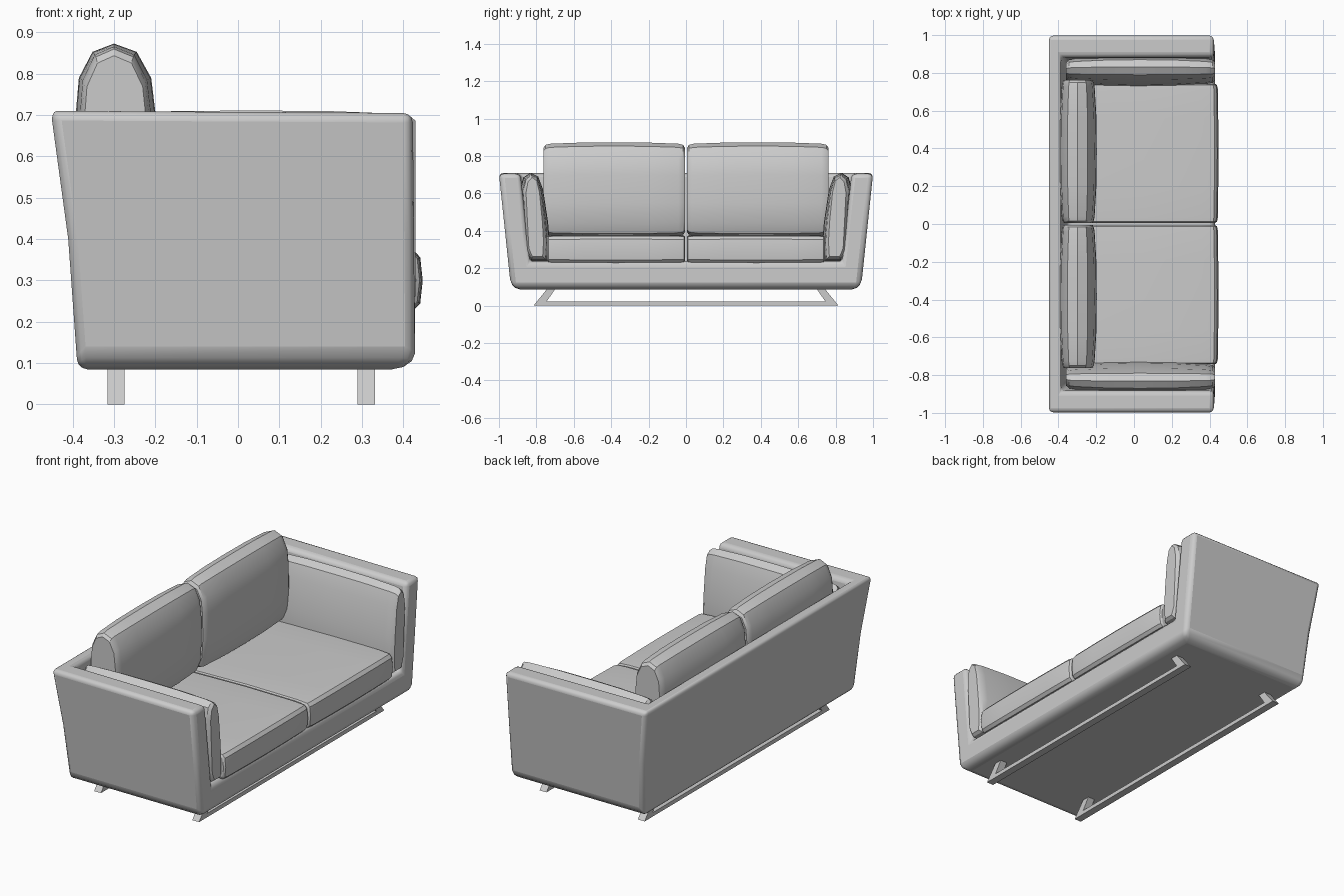
import bpy, bmesh

if "Cube" in bpy.data.objects:
    bpy.data.objects.remove(bpy.data.objects["Cube"])


def finish(bm, name, angle=0.5):
    bmesh.ops.recalc_face_normals(bm, faces=bm.faces)
    me = bpy.data.meshes.new(name)
    bm.to_mesh(me)
    bm.free()
    ob = bpy.data.objects.new(name, me)
    bpy.context.collection.objects.link(ob)
    bpy.ops.object.select_all(action='DESELECT')
    ob.select_set(True)
    bpy.context.view_layer.objects.active = ob
    bpy.ops.object.shade_smooth_by_angle(angle=angle)
    return ob


def loft(name, profile, stations, place, centre):
    """Sweep a profile (a, b) through stations (position, scale a, scale b)."""
    bm = bmesh.new()
    rings = []
    for t, sa, sb in stations:
        rings.append([bm.verts.new(place(centre[0] + (a - centre[0]) * sa,
                                         centre[1] + (b - centre[1]) * sb, t))
                      for a, b in profile])
    n = len(profile)
    for r, q in zip(rings, rings[1:]):
        for i in range(n):
            bm.faces.new((r[i], r[(i + 1) % n], q[(i + 1) % n], q[i]))
    bm.faces.new(rings[0])
    bm.faces.new(rings[-1])
    return finish(bm, name)


# Shell: base, arms and back as one tapered open tray
bm = bmesh.new()


def pair(x, y, z):
    return bm.verts.new((x, -y, z)), bm.verts.new((x, y, z))


FX, TOP, BOT, FLOOR = 0.428, 0.71, 0.085, 0.235
fob, fot = pair(FX, 0.935, BOT), pair(FX - 0.005, 1.0, TOP - 0.005)
fit, fib = pair(FX - 0.005, 0.885, TOP - 0.005), pair(FX, 0.835, FLOOR)
bob, bot = pair(-0.388, 0.935, BOT), pair(-0.453, 1.0, TOP)
bit, bib = pair(-0.388, 0.885, TOP), pair(-0.355, 0.835, FLOOR)
for s in (0, 1):
    for f in ((fob, fot, fit, fib), (fob, fot, bot, bob),
              (fot, bot, bit, fit), (fit, bit, bib, fib)):
        bm.faces.new([p[s] for p in f])
for a, b in ((fob, fib), (fib, bib), (bib, bit), (bit, bot), (bot, bob), (bob, fob)):
    bm.faces.new((a[0], a[1], b[1], b[0]))
bmesh.ops.recalc_face_normals(bm, faces=bm.faces)
bmesh.ops.bisect_plane(bm, geom=bm.verts[:] + bm.edges[:] + bm.faces[:],
                       plane_co=(0, 0, 0.4), plane_no=(0, 0, 1))
for v in bm.verts:
    if abs(v.co.z - 0.4) < 1e-4 and v.co.x < -0.4:
        v.co.x += 0.01
weight = bm.edges.layers.float.new("bevel_weight_edge")
for e in bm.edges:
    if e.calc_face_angle(0) > 0.5:
        low = all(v.co.z < 0.1 for v in e.verts)
        rear = all(v.co.x < -0.3 for v in e.verts)
        e[weight] = 1.0 if low and not rear else 0.42
shell = finish(bm, "sofa_shell")
mod = shell.modifiers.new("rounding", 'BEVEL')
mod.limit_method = 'WEIGHT'
mod.width = 0.055
mod.segments = 3

# Cushion cross-sections
seat_profile = [(-0.36, 0.24), (-0.36, 0.35), (-0.33, 0.37), (0.05, 0.379), (0.36, 0.377),
                (0.425, 0.372), (0.44, 0.355), (0.446, 0.30), (0.44, 0.245), (0.425, 0.23),
                (-0.34, 0.23)]
back_profile = [(-0.36, 0.385), (-0.385, 0.45), (-0.393, 0.60), (-0.392, 0.71),
                (-0.385, 0.79), (-0.352, 0.853), (-0.30, 0.873), (-0.245, 0.853),
                (-0.21, 0.79), (-0.199, 0.70), (-0.197, 0.55), (-0.205, 0.44),
                (-0.23, 0.385), (-0.29, 0.37)]
arm_profile = [(0.83, 0.24), (0.862, 0.29), (0.875, 0.45), (0.888, 0.62), (0.87, 0.685),
               (0.832, 0.711), (0.79, 0.69), (0.764, 0.62), (0.738, 0.45), (0.727, 0.33),
               (0.735, 0.24)]
seat_st = [(0.006, 0.965, 0.86), (0.012, 0.985, 0.96), (0.035, 0.995, 0.985),
           (0.19, 1, 1), (0.375, 1.002, 1.01), (0.56, 1, 1),
           (0.715, 0.995, 0.985), (0.735, 0.985, 0.96), (0.742, 0.965, 0.86)]
back_st = [(0.006, 0.77, 0.90), (0.016, 0.84, 0.955), (0.04, 0.89, 0.975),
           (0.20, 0.98, 0.995), (0.385, 1.0, 1.0), (0.57, 0.98, 0.995),
           (0.725, 0.89, 0.975), (0.75, 0.84, 0.955), (0.763, 0.77, 0.90)]
arm_st = [(-0.36, 0.58, 0.90), (-0.345, 0.76, 0.95), (-0.31, 0.84, 0.97),
          (-0.15, 0.96, 0.995), (0.03, 1.0, 1.0), (0.22, 0.96, 0.995),
          (0.38, 0.84, 0.97), (0.415, 0.76, 0.95), (0.43, 0.58, 0.90)]

# Seat, back and arm cushions on both sides
for side, s in (("left", -1), ("right", 1)):
    loft(f"seat_cushion_{side}", seat_profile, seat_st,
         lambda a, b, t: (a, s * t, b), (0.0, 0.305))
    loft(f"back_cushion_{side}", back_profile, back_st,
         lambda a, b, t: (a, s * t, b), (-0.30, 0.58))
    loft(f"arm_cushion_{side}", arm_profile, arm_st,
         lambda a, b, t: (t, s * a, b), (0.81, 0.46))

# Sled legs: floor bar with two slanted uprights
half = [(0.815, 0.0), (0.738, 0.095), (0.695, 0.095), (0.745, 0.022)]
outline = half + [(-y, z) for y, z in reversed(half)]
for name, x in (("rear_leg_frame", -0.295), ("front_leg_frame", 0.31)):
    bm = bmesh.new()
    rings = [[bm.verts.new((x + d, y, z)) for y, z in outline] for d in (-0.021, 0.021)]
    for r in rings:
        for q in ((0, 1, 2, 3), (4, 5, 6, 7), (0, 3, 4, 7)):
            bm.faces.new([r[i] for i in q])
    for i in range(8):
        j = (i + 1) % 8
        bm.faces.new((rings[0][i], rings[0][j], rings[1][j], rings[1][i]))
    finish(bm, name)
